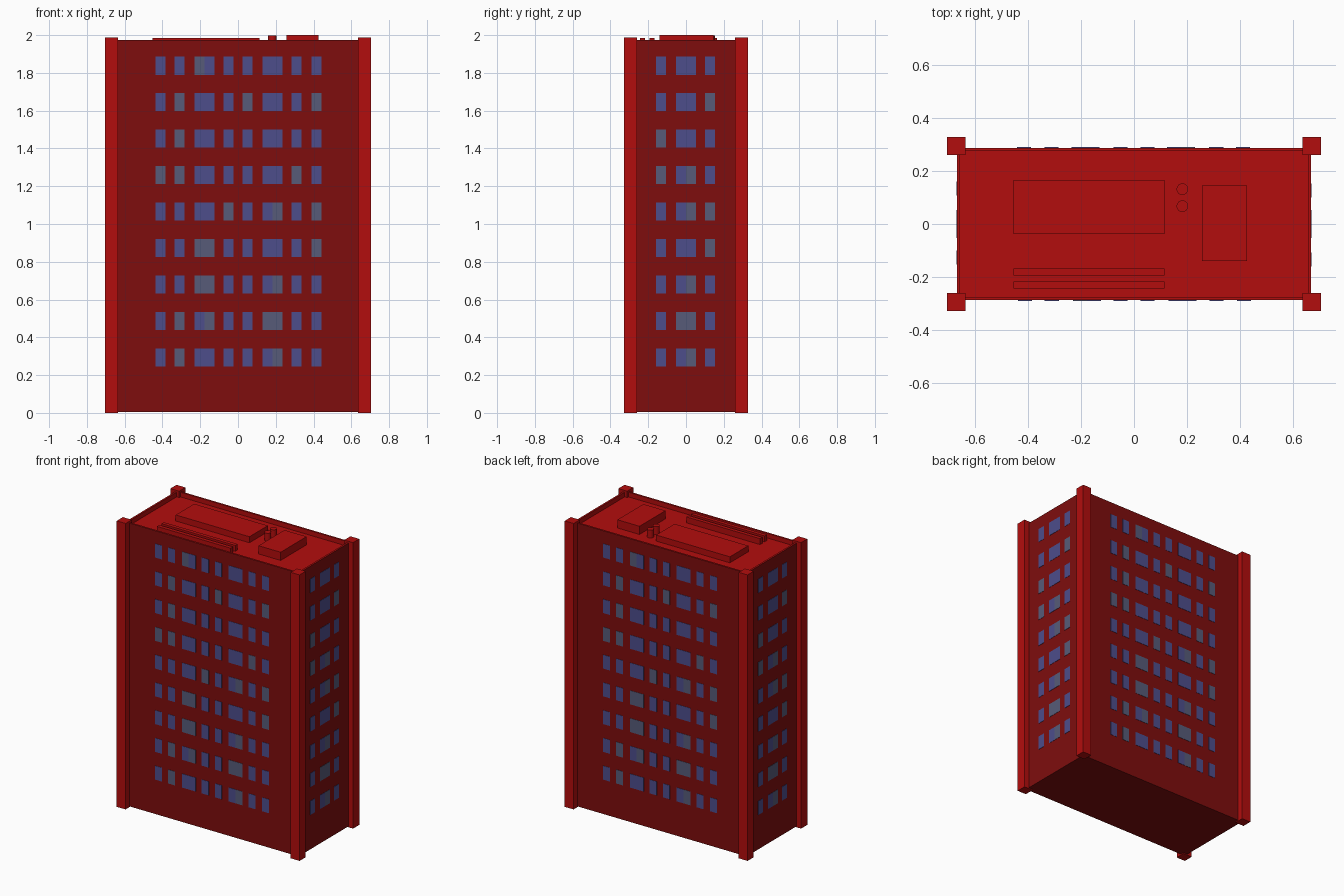
import bpy, bmesh, math
from mathutils import Matrix, Vector

if "Cube" in bpy.data.objects:
    bpy.data.objects.remove(bpy.data.objects["Cube"])


def material(name, r, g, b):
    m = bpy.data.materials.new(name)
    m.diffuse_color = (r, g, b, 1)
    m.use_nodes = True
    m.node_tree.nodes["Principled BSDF"].inputs["Base Color"].default_value = m.diffuse_color
    return m


RED = material("red", 0.45, 0.004, 0.004)
WALL = material("wall_red", 0.21, 0.004, 0.004)
BLUE = material("blue_glass", 0.075, 0.075, 0.26)
GREY = material("grey_glass", 0.095, 0.105, 0.19)


def add_box(bm, lo, hi, index=0):
    lo, hi = Vector(lo), Vector(hi)
    mat = Matrix.Translation((lo + hi) / 2) @ Matrix.Diagonal((*(hi - lo), 1))
    verts = bmesh.ops.create_cube(bm, size=1, matrix=mat)["verts"]
    for f in {f for v in verts for f in v.link_faces}:
        f.material_index = index


def finish(bm, name, mats):
    bmesh.ops.recalc_face_normals(bm, faces=bm.faces)
    me = bpy.data.meshes.new(name)
    bm.to_mesh(me)
    bm.free()
    for m in mats:
        me.materials.append(m)
    ob = bpy.data.objects.new(name, me)
    bpy.context.collection.objects.link(ob)
    return ob


def box(name, lo, hi):
    bm = bmesh.new()
    add_box(bm, lo, hi)
    return finish(bm, name, [RED])


HX, HY, ROOF = 0.667, 0.287, 1.943

# Tower block: sunken roof with a thin parapet
bm = bmesh.new()
add_box(bm, (-HX, -HY, 0.006), (HX, HY, 1.975), 1)
top = max(bm.faces, key=lambda f: f.calc_center_median().z)
top.material_index = 0
rim = bmesh.ops.inset_region(bm, faces=[top], thickness=0.018)["faces"]
walls = bmesh.ops.extrude_face_region(bm, geom=[top])["geom"]
bmesh.ops.translate(bm, vec=(0, 0, ROOF - 1.975),
                    verts=[g for g in walls if isinstance(g, bmesh.types.BMVert)])
if top.is_valid:
    bmesh.ops.delete(bm, geom=[top], context="FACES_ONLY")
finish(bm, "tower_block", [RED, WALL])

# Corner pillars
for sx in (-1, 1):
    for sy in (-1, 1):
        cx, cy = sx * 0.669, sy * 0.294
        side = ("left" if sx < 0 else "right") + ("_front" if sy < 0 else "_back")
        box("pillar_" + side, (cx - 0.034, cy - 0.034, 0), (cx + 0.034, cy + 0.034, 1.988))

# Windows: one letter per pane, top floor first (b = blue, g = grey)
LONG_X = [-0.437, -0.336, -0.230, -0.177, -0.077, 0.024, 0.130, 0.183, 0.284, 0.388]
LONG = ["bbgbbbbbbb", "bgbbbgbbbg", "bgbbbbbbbb", "ggbbbbbbgb", "bbbbgbbgbg",
        "bbggbbbbbg", "bbggbbbgbb", "bgbgbbggbb", "bgbbbbbgbb"]
SHORT_X = [-0.160, -0.053, 0.000, 0.100]
SHORT = ["bbbb", "bbbg", "gbbb", "gbgb", "bbgg", "bbbg", "bbgb", "bggb", "bbgb"]


def window_grid(name, starts, pattern, depth, turn):
    bm = bmesh.new()
    for row, letters in enumerate(pattern):
        z = 0.246 + 0.193 * (8 - row)
        for x, c in zip(starts, letters):
            add_box(bm, (x, -depth - 0.002, z), (x + 0.053, -depth + 0.004, z + 0.096),
                    int(c == "g"))
    bm.transform(Matrix.Rotation(turn, 4, "Z"))
    finish(bm, name, [BLUE, GREY])


window_grid("front_windows", LONG_X, LONG, HY, 0)
window_grid("back_windows", LONG_X, LONG, HY, math.pi)
window_grid("right_windows", SHORT_X, SHORT, HX, math.pi / 2)
window_grid("left_windows", SHORT_X, SHORT, HX, -math.pi / 2)

# Roof equipment
base = ROOF - 0.003
box("roof_slab", (-0.453, -0.037, base), (0.114, 0.165, 1.985))
box("stair_housing", (0.256, -0.14, base), (0.426, 0.145, 2.0))
for i, y in enumerate((-0.230, -0.180)):
    box(f"roof_duct_{i + 1}", (-0.453, y - 0.013, base), (0.114, y + 0.013, 1.984))

# Roof vents
for i, y in enumerate((0.067, 0.131)):
    bm = bmesh.new()
    h = 1.997 - base
    bmesh.ops.create_cone(bm, cap_ends=True, segments=16, radius1=0.022, radius2=0.022,
                          depth=h, matrix=Matrix.Translation((0.182, y, base + h / 2)))
    vent = finish(bm, f"roof_vent_{i + 1}", [RED])
    bpy.context.view_layer.objects.active = vent
    bpy.ops.object.select_all(action="DESELECT")
    vent.select_set(True)
    bpy.ops.object.shade_smooth_by_angle()
